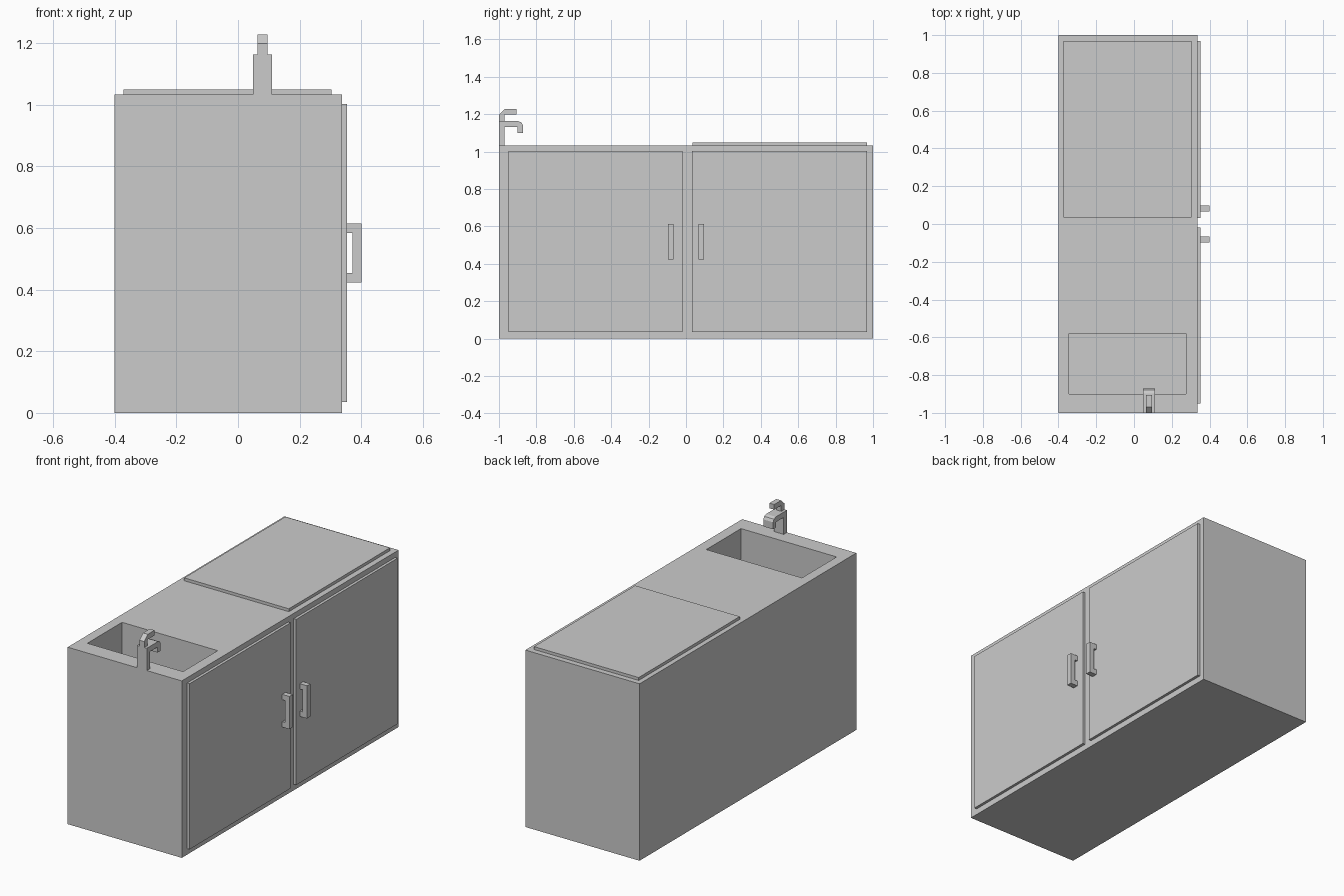
import bpy, bmesh
from mathutils import Matrix, Vector

if "Cube" in bpy.data.objects:
    bpy.data.objects.remove(bpy.data.objects["Cube"])


def finish(name, bm):
    bmesh.ops.recalc_face_normals(bm, faces=bm.faces)
    mesh = bpy.data.meshes.new(name)
    bm.to_mesh(mesh)
    bm.free()
    obj = bpy.data.objects.new(name, mesh)
    bpy.context.collection.objects.link(obj)
    return obj


def box(name, x, y, z):
    bm = bmesh.new()
    size = (x[1] - x[0], y[1] - y[0], z[1] - z[0])
    mid = ((x[0] + x[1]) / 2, (y[0] + y[1]) / 2, (z[0] + z[1]) / 2)
    bmesh.ops.create_cube(bm, size=1, matrix=Matrix.Translation(mid) @ Matrix.Diagonal((*size, 1)))
    return finish(name, bm)


def extrude(name, points, depth):
    bm = bmesh.new()
    face = bm.faces.new([bm.verts.new(p) for p in points])
    new = bmesh.ops.extrude_face_region(bm, geom=[face])["geom"]
    bmesh.ops.translate(bm, vec=Vector(depth), verts=[v for v in new if isinstance(v, bmesh.types.BMVert)])
    return finish(name, bm)


# Cabinet with the sink basin cut into the top
cabinet = box("cabinet", (-0.40, 0.337), (-1, 1), (0, 1.033))
cutter = box("basin_cutter", (-0.343, 0.275), (-0.9, -0.58), (0.80, 1.2))
cutter.hide_render = True
cutter.hide_viewport = True
cut = cabinet.modifiers.new("basin", "BOOLEAN")
cut.operation = "DIFFERENCE"
cut.solver = "EXACT"
cut.object = cutter

# Drain on the basin floor
bm = bmesh.new()
bmesh.ops.create_cone(bm, cap_ends=True, segments=32, radius1=0.03, radius2=0.03, depth=0.01,
                      matrix=Matrix.Translation((-0.18, -0.835, 0.802)))
finish("drain", bm)

# Raised worktop panel
box("worktop_panel", (-0.372, 0.304), (0.035, 0.968), (1.033, 1.05))

# Doors
box("left_door", (0.337, 0.353), (-0.95, -0.018), (0.035, 1.002))
box("right_door", (0.337, 0.353), (0.033, 0.968), (0.035, 1.002))

# Bracket-shaped door handles
bracket = [(0.353, 0.423), (0.40, 0.423), (0.40, 0.614), (0.353, 0.614),
           (0.353, 0.583), (0.371, 0.583), (0.371, 0.454), (0.353, 0.454)]
for side, y in (("left", -0.097), ("right", 0.066)):
    extrude(side + "_handle", [(x, y, z) for x, z in bracket], (0, 0.031, 0))

# Tap: post with down-turned spout, and a narrower lever above
spout = [(-1, 1.033), (-0.97, 1.033), (-0.97, 1.132), (-0.9, 1.132), (-0.9, 1.1),
         (-0.872, 1.1), (-0.872, 1.141), (-0.88, 1.156), (-0.898, 1.163), (-1, 1.163)]
extrude("tap_spout", [(0.048, y, z) for y, z in spout], (0.063, 0, 0))
lever = [(-1, 1.163), (-0.97, 1.163), (-0.97, 1.198), (-0.905, 1.198),
         (-0.905, 1.228), (-0.968, 1.228), (-1, 1.198)]
extrude("tap_lever", [(0.064, y, z) for y, z in lever], (0.031, 0, 0))
